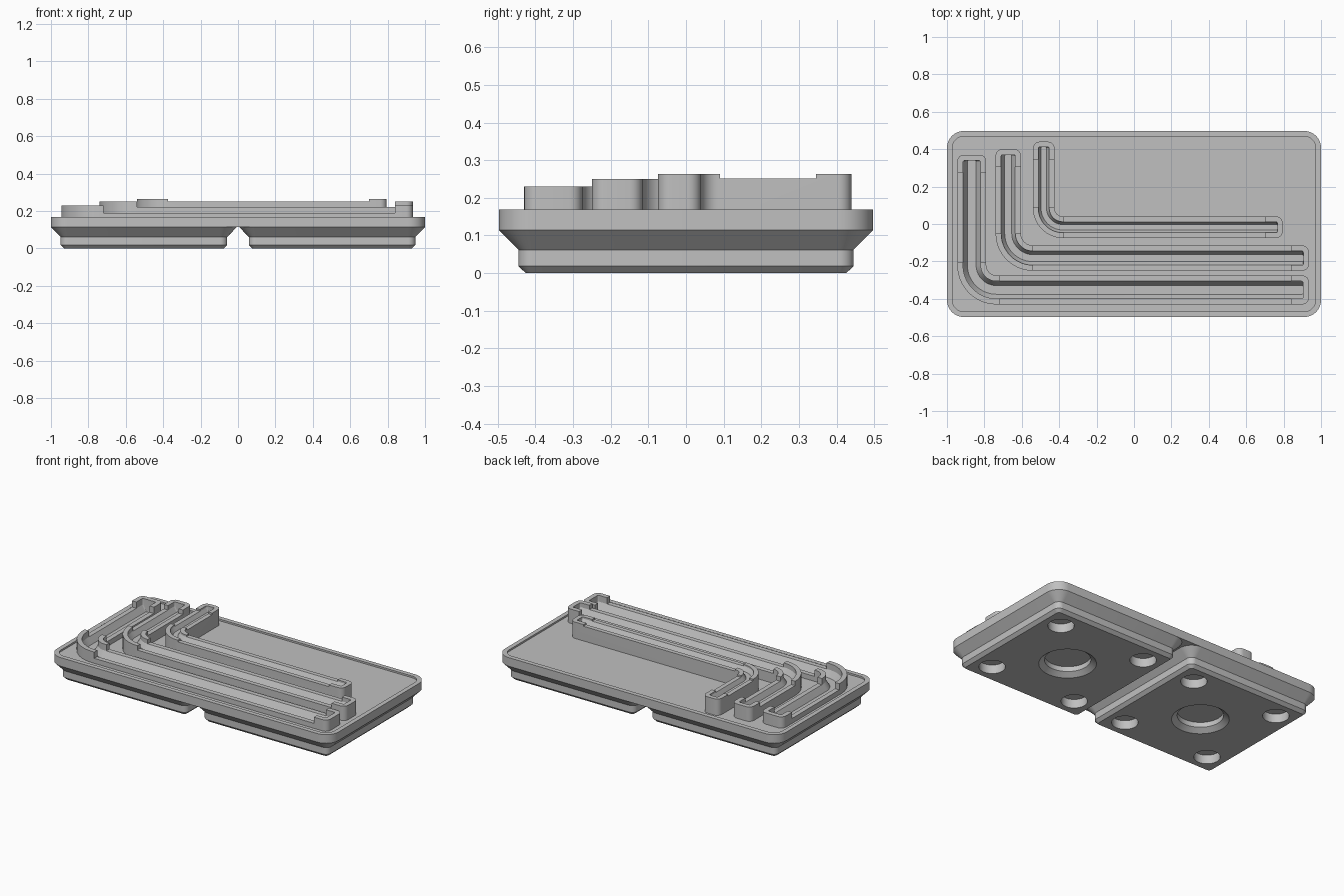
import bpy, bmesh, math
from math import pi, sin, cos

if "Cube" in bpy.data.objects:
    bpy.data.objects.remove(bpy.data.objects["Cube"], do_unlink=True)

grey = bpy.data.materials.new("light_grey_plastic")
grey.use_nodes = True
colour = (0.53, 0.53, 0.53, 1)
grey.diffuse_color = colour
grey.node_tree.nodes["Principled BSDF"].inputs["Base Color"].default_value = colour


def loft(name, rings):
    """Skin a list of equal-length point rings and cap both ends."""
    bm = bmesh.new()
    vs = [[bm.verts.new(p) for p in ring] for ring in rings]
    n = len(rings[0])
    for a, b in zip(vs, vs[1:]):
        for i in range(n):
            j = (i + 1) % n
            bm.faces.new((a[i], a[j], b[j], b[i]))
    bm.faces.new(vs[0])
    bm.faces.new(vs[-1])
    bmesh.ops.recalc_face_normals(bm, faces=bm.faces)
    mesh = bpy.data.meshes.new(name)
    bm.to_mesh(mesh)
    bm.free()
    mesh.materials.append(grey)
    ob = bpy.data.objects.new(name, mesh)
    bpy.context.collection.objects.link(ob)
    return ob


def rounded_rect(cx, hx, hy, r, z, steps=10):
    ring = []
    for q, (sx, sy) in enumerate([(1, 1), (-1, 1), (-1, -1), (1, -1)]):
        for k in range(steps + 1):
            a = (q + k / steps) * pi / 2
            ring.append((cx + sx * (hx - r) + r * cos(a), sy * (hy - r) + r * sin(a), z))
    return ring


def lathe(name, cx, cy, profile, n=40):
    return loft(name, [[(cx + r * cos(2 * pi * i / n), cy + r * sin(2 * pi * i / n), z)
                        for i in range(n)] for r, z in profile])


def box(name, x0, x1, y0, y1, z0, z1):
    return loft(name, [[(x0, y0, z), (x1, y0, z), (x1, y1, z), (x0, y1, z)] for z in (z0, z1)])


def select_only(ob):
    bpy.ops.object.select_all(action='DESELECT')
    ob.select_set(True)
    bpy.context.view_layer.objects.active = ob


def cut(ob, cutters):
    """Subtract every cutter from the object."""
    for c in cutters:
        mod = ob.modifiers.new("cut", 'BOOLEAN')
        mod.operation = 'DIFFERENCE'
        mod.solver = 'EXACT'
        mod.object = c
        c.hide_render = True
        select_only(ob)
        bpy.ops.object.modifier_apply(modifier=mod.name)


def sweep_l(name, xc, yc, top, right, rc, half, end_r, profile):
    """Sweep a (side, z) profile along an L path, rounding the ends in plan."""
    ends = [(end_r * (1 - sin(a)), end_r * (1 - cos(a)))
            for a in (pi / 2 * (1 - k / 6) for k in range(7))]
    path = [(xc, top - d, pi, 1 - off / half) for d, off in reversed(ends)] if end_r == 0 else \
           [(xc, top - d, pi, 1 - off / half) for d, off in ends]
    if end_r == 0:
        path = path[:1]
    arc = [pi + pi / 2 * k / 14 for k in range(15)]
    path += [(xc + rc + rc * cos(a), yc + rc + rc * sin(a), a, 1) for a in arc]
    tail = [(right - d, yc, 1.5 * pi, 1 - off / half) for d, off in reversed(ends)]
    path += tail[:1] if end_r == 0 else tail
    return loft(name, [[(x + s * k * cos(a), y + s * k * sin(a), z) for s, z in profile]
                       for x, y, a, k in path])


parts, cutters = [], []

# Top plate with a thin raised rim
FLOOR, RIM = 0.158, 0.169
plate = loft("top_plate", [
    rounded_rect(0, 1, 0.497, 0.09, 0.114),
    rounded_rect(0, 1, 0.497, 0.09, RIM),
    rounded_rect(0, 0.971, 0.468, 0.061, RIM),
    rounded_rect(0, 0.971, 0.468, 0.061, FLOOR)])
parts.append(plate)

# Two stepped feet with a centre recess and four corner holes each
for side, cx in (("left", 0.503), ("right", -0.503)):
    foot = loft(side + "_foot", [
        rounded_rect(cx, h, h, r, z) for h, r, z in
        ((0.426, 0.019, 0), (0.4455, 0.038, 0.019), (0.4455, 0.038, 0.062), (0.497, 0.09, 0.114))])
    holes = [lathe("centre_cutter", cx, 0,
                   [(0.18, -0.01), (0.168, 0), (0.135, 0.025), (0.135, 0.057)])]
    for sx in (-1, 1):
        for sy in (-1, 1):
            holes.append(lathe("corner_cutter", cx + sx * 0.311, sy * 0.311,
                               [(0.077, -0.01), (0.077, 0.057)]))
    cut(foot, holes)
    cutters += holes
    parts.append(foot)

# L-shaped holders: left edge, bottom edge, top end, right end, width, slot width,
# outer bend radius, corner clip length, low wall height, clip height
holders = {
    "small": (-0.54, -0.075, 0.44, 0.795, 0.115, 0.058, 0.16, 0.165, 0.252, 0.263),
    "medium": (-0.74, -0.25, 0.40, 0.935, 0.135, 0.075, 0.20, 0.20, 0.222, 0.25),
    "large": (-0.945, -0.43, 0.37, 0.935, 0.155, 0.093, 0.21, 0.225, 0.19, 0.23)}
END_CLIP = 0.095
for size, (x0, y0, top, right, w, slot, bend, corner, low, high) in holders.items():
    h, s = w / 2, slot / 2
    wall = h - s
    xc, yc, rc = x0 + h, y0 + h, bend - h
    holder = sweep_l(size + "_holder", xc, yc, top, right, rc, h, 0.035,
                     [(-h, 0.14), (h, 0.14), (h, high), (-h, high)])
    # Half-hexagon groove
    base = low - s * 0.866
    groove = sweep_l(size + "_groove_cutter", xc, yc, top - wall, right - wall, rc, s, 0.008,
                     [(-s / 2, base), (s / 2, base), (s, low), (s, high + 0.1),
                      (-s, high + 0.1), (-s, low)])
    # Lower the walls between the clips
    upright = box("wall_cutter", x0 - 0.02, x0 + w + 0.02, y0 + corner, top - END_CLIP, low, high + 0.1)
    level = box("wall_cutter", x0 + corner, right - END_CLIP, y0 - 0.02, y0 + w + 0.02, low, high + 0.1)
    cut(holder, [groove, upright, level])
    if base < FLOOR:
        cut(plate, [groove])
    cutters += [groove, upright, level]
    parts.append(holder)

for c in cutters:
    bpy.data.objects.remove(c, do_unlink=True)

for ob in parts:
    select_only(ob)
    bpy.ops.object.shade_smooth_by_angle(angle=math.radians(25))
